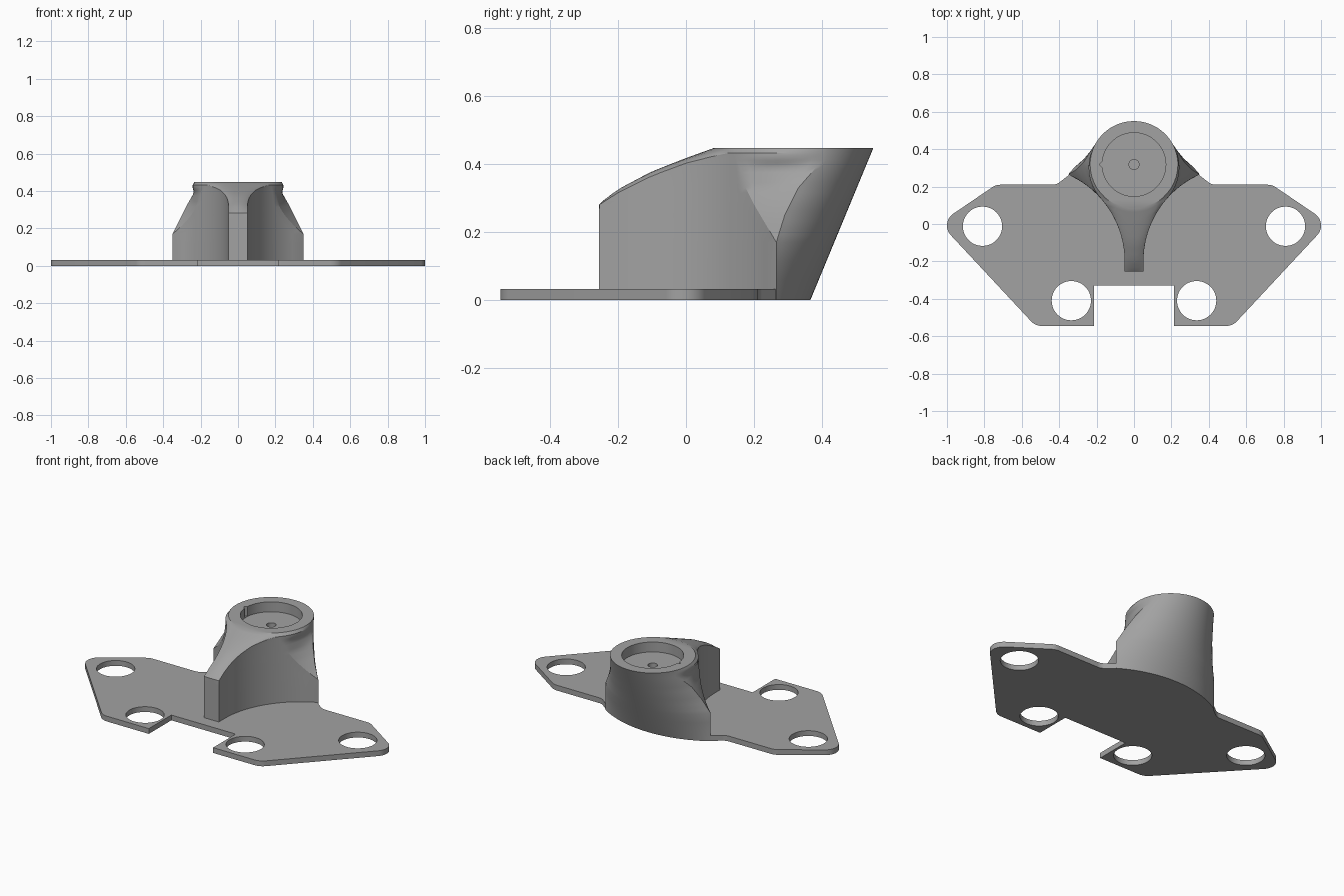
import bpy, bmesh, math
from mathutils import Vector

if "Cube" in bpy.data.objects:
    bpy.data.objects.remove(bpy.data.objects["Cube"])

grey = bpy.data.materials.new("grey plastic")
grey.diffuse_color = (0.36, 0.36, 0.36, 1)
grey.use_nodes = True
grey.node_tree.nodes["Principled BSDF"].inputs["Base Color"].default_value = grey.diffuse_color

T, H = 0.032, 0.447            # plate thickness, total height
CY, R_TOP = 0.318, 0.235       # socket centre and outer radius


def activate(ob):
    bpy.ops.object.select_all(action='DESELECT')
    ob.select_set(True)
    bpy.context.view_layer.objects.active = ob


def rounded(points):
    """Outline from (x, y, corner radius) points."""
    out = []
    for i, (x, y, r) in enumerate(points):
        p = Vector((x, y))
        if r == 0:
            out.append(p)
            continue
        a = (Vector(points[i - 1][:2]) - p).normalized()
        b = (Vector(points[(i + 1) % len(points)][:2]) - p).normalized()
        half = a.angle(b) / 2
        c = p + (a + b).normalized() * r / math.sin(half)
        s, e = p + a * r / math.tan(half) - c, p + b * r / math.tan(half) - c
        for k in range(9):
            out.append(c + s.lerp(e, k / 8).normalized() * r)
    return out


def circle(x, y, r, n=48):
    return [Vector((x + r * math.cos(2 * math.pi * i / n),
                    y + r * math.sin(2 * math.pi * i / n))) for i in range(n)]


# Mounting plate: rounded outline with four holes
right = [(0.215, -0.33, 0), (0.215, -0.545, 0), (0.527, -0.545, 0.08), (1.04, 0.005, 0.075),
         (0.738, 0.21, 0.08), (0.415, 0.21, 0.06), (0.34, 0.268, 0)]
outline = rounded(right + [(0, 0.3, 0)] + [(-x, y, r) for x, y, r in reversed(right)])
loops = [outline] + [circle(s * x, y, 0.105) for s in (1, -1) for x, y in ((0.81, -0.012), (0.335, -0.41))]
cu = bpy.data.curves.new("mounting_plate", 'CURVE')
cu.dimensions, cu.fill_mode, cu.extrude = '2D', 'BOTH', T / 2
for loop in loops:
    sp = cu.splines.new('POLY')
    sp.points.add(len(loop) - 1)
    for pt, co in zip(sp.points, loop):
        pt.co = (co.x, co.y, 0, 1)
    sp.use_cyclic_u = True
plate = bpy.data.objects.new("mounting_plate", cu)
plate.location.z = T / 2
bpy.context.collection.objects.link(plate)
activate(plate)
bpy.ops.object.convert(target='MESH')
plate = bpy.context.object


# Post: stacked cross-sections, from a three-pointed base to a round top
def track(z, keys):
    """Linear interpolation through (z, value) keys."""
    if z <= keys[0][0]:
        return keys[0][1]
    for (z0, v0), (z1, v1) in zip(keys, keys[1:]):
        if z <= z1:
            return v0 + (v1 - v0) * (z - z0) / (z1 - z0)
    return keys[-1][1]


RIB_MID = [(0.283, -0.255), (0.325, -0.2), (0.378, -0.1), (0.417, 0), (H, 0.083)]
RIB_EDGE = [(0.28, -0.255), (0.315, -0.2), (0.365, -0.1), (0.402, 0), (0.42, 0.07), (0.432, 0.125), (H, 0.125)]
WING_FRONT = [(0.17, 0.265), (0.28, 0.2), (0.33, 0.175), (0.39, 0.158), (0.43, 0.14), (H, 0.14)]
WING_X = [(0.17, 0.35), (0.25, 0.31), (0.33, 0.27), (0.41, 0.224), (H, 0.22)]
WING_Y = [(0.17, 0.265), (0.25, 0.29), (0.33, 0.33), (0.41, 0.4), (H, 0.4)]
WING_BULGE = [(0.33, 0), (0.39, 0.015), (0.415, 0.036), (H, 0.042)]


def wall_x(y, z):
    """Concave side wall, easing onto the round rim at the top."""
    x = 0.05 if y < -0.2 else 0.56 - math.sqrt(0.51 ** 2 - (y + 0.2) ** 2)
    if z > 0.432:
        rim = math.sqrt(R_TOP ** 2 - (y - CY) ** 2)
        x += (rim - x) * (z - 0.432) / (H - 0.432)
    return x


def arc(a, b, sag, n):
    """Points from a to b on a circle bulging to the right of travel."""
    if sag < 1e-4:
        return [a.lerp(b, i / n) for i in range(n + 1)]
    t = (b - a).normalized()
    nrm = Vector((t.y, -t.x))
    c = (b - a).length
    r = (c * c / 4 + sag * sag) / (2 * sag)
    h = 2 * math.atan(2 * sag / c)
    mid = (a + b) / 2 - nrm * (r - sag)
    return [mid + r * (nrm * math.cos(f) + t * math.sin(f))
            for f in (h * (2 * i / n - 1) for i in range(n + 1))]


def mirror(p):
    return Vector((-p.x, p.y))


def section(z):
    ye, yf = track(z, RIB_EDGE), track(z, WING_FRONT)
    k = Vector((track(z, WING_X), track(z, WING_Y)))
    side = []
    for i in range(17):
        y = ye + (yf - ye) * i / 16
        side.append(Vector((wall_x(y, z), y)))
    if z <= 0.17:
        k = side[-1] + Vector((0.0005, 0.0005))
    side += arc(side[-1], k, track(z, WING_BULGE), 8)[1:]
    back = 0.365 + 0.414 * z
    ring = side + arc(k, mirror(k), back - k.y, 40)[1:-1] + [mirror(p) for p in reversed(side)]
    return ring + arc(mirror(side[0]), side[0], ye - track(z, RIB_MID), 10)[1:-1]


levels = [0, 0.06, 0.115, 0.17, 0.19, 0.21, 0.23, 0.25, 0.265, 0.281, 0.29, 0.3, 0.315, 0.33, 0.345,
          0.36, 0.375, 0.39, 0.402, 0.411, 0.42, 0.426, 0.432, 0.44, H]
bm = bmesh.new()
rings = [[bm.verts.new((p.x, p.y, z)) for p in section(z)] for z in levels]
for lo, hi in zip(rings, rings[1:]):
    for i in range(len(lo)):
        j = (i + 1) % len(lo)
        bm.faces.new((lo[i], lo[j], hi[j], hi[i]))
bm.faces.new(rings[0][::-1])
bm.faces.new(rings[-1])
bmesh.ops.recalc_face_normals(bm, faces=bm.faces)
me = bpy.data.meshes.new("socket_post")
bm.to_mesh(me)
bm.free()
post = bpy.data.objects.new("socket_post", me)
bpy.context.collection.objects.link(post)

# Socket recess, centre hole and key notch, cut from the top
for x, r, bottom, n in ((0, 0.17, H - 0.06, 64), (0, 0.027, H - 0.1, 24), (-0.168, 0.017, H - 0.058, 4)):
    bpy.ops.mesh.primitive_cylinder_add(vertices=n, radius=r, depth=0.2, location=(x, CY, bottom + 0.1))
    cutter = bpy.context.object
    cutter.name, cutter.hide_render = "socket_cutter", True
    mod = post.modifiers.new("cut", 'BOOLEAN')
    mod.operation, mod.object, mod.solver = 'DIFFERENCE', cutter, 'EXACT'
    activate(post)
    bpy.ops.object.modifier_apply(modifier=mod.name)
    bpy.data.objects.remove(cutter)

for ob in (plate, post):
    ob.data.materials.clear()
    ob.data.materials.append(grey)
    activate(ob)
    bpy.ops.object.shade_smooth_by_angle(angle=math.radians(30))
